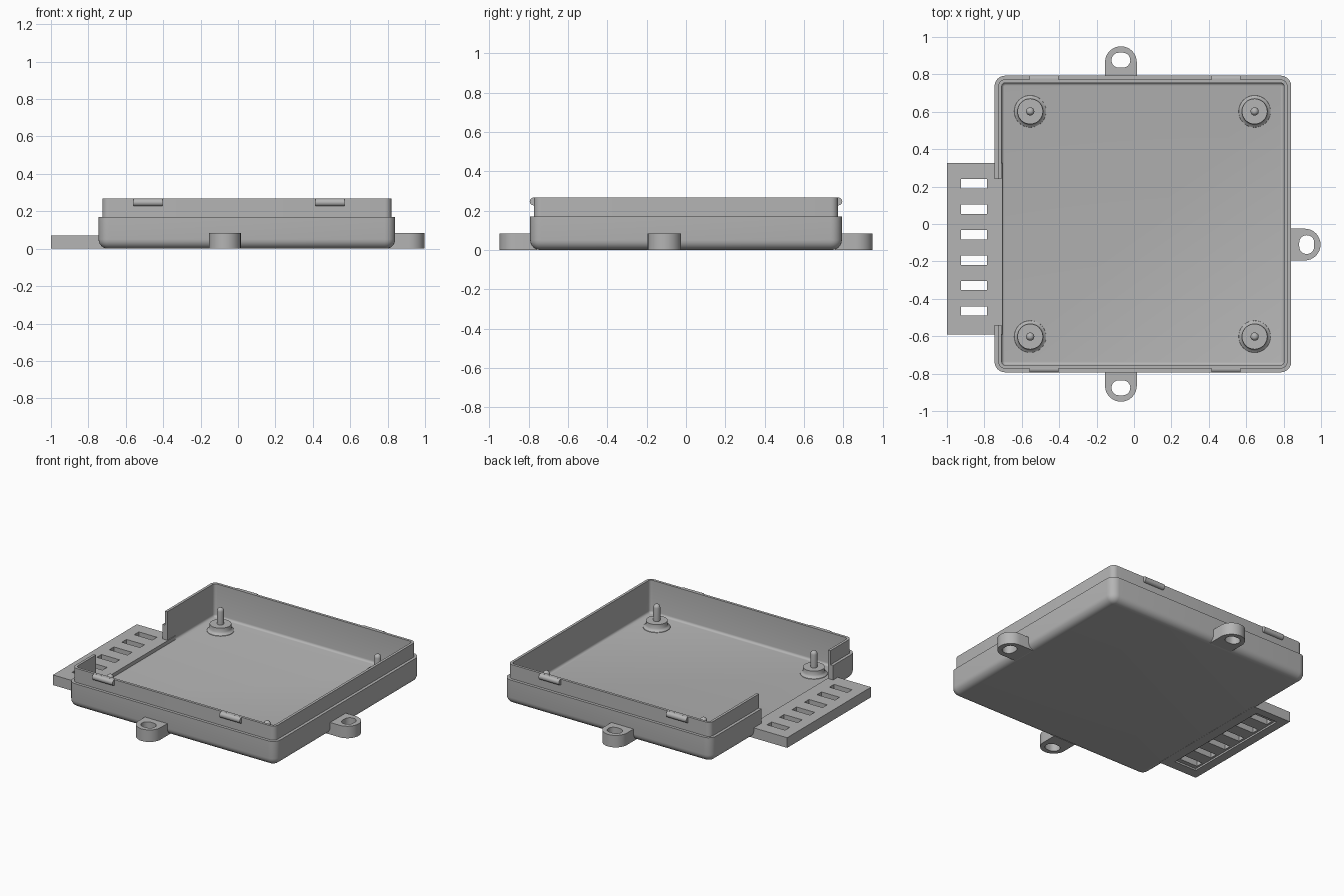
import bpy, bmesh, math
from mathutils import Matrix, Vector

old = bpy.data.objects.get("Cube")
if old:
    bpy.data.objects.remove(old, do_unlink=True)

grey = bpy.data.materials.new("plain grey")
grey.use_nodes = True
GREY = (0.46, 0.46, 0.46, 1)
grey.diffuse_color = GREY
grey.node_tree.nodes["Principled BSDF"].inputs["Base Color"].default_value = GREY

CX = 0.0475          # tray centre in x
HALF = 0.793         # tray half width
FLOOR = 0.04
TAB_TOP = 0.07


def rounded_rect(hx, hy, r, seg=6):
    """Counter-clockwise outline of a rounded rectangle."""
    pts = []
    for k, (sx, sy) in enumerate([(1, 1), (-1, 1), (-1, -1), (1, -1)]):
        for i in range(seg + 1):
            a = math.pi / 2 * (k + i / seg)
            pts.append((sx * (hx - r) + r * math.cos(a),
                        sy * (hy - r) + r * math.sin(a)))
    return pts


def make(name, bm, loc=(0, 0, 0), turn=0):
    bmesh.ops.recalc_face_normals(bm, faces=bm.faces)
    bm.transform(Matrix.Translation(loc) @ Matrix.Rotation(turn, 4, "Z"))
    mesh = bpy.data.meshes.new(name)
    bm.to_mesh(mesh)
    bm.free()
    mesh.materials.append(grey)
    ob = bpy.data.objects.new(name, mesh)
    bpy.context.collection.objects.link(ob)
    return ob


def loft(name, rings, loc=(0, 0, 0), turn=0):
    """Skin a stack of (outline, height) rings and cap both ends."""
    bm = bmesh.new()
    loops = [[bm.verts.new((x, y, z)) for x, y in pts] for pts, z in rings]
    for a, b in zip(loops, loops[1:]):
        for i in range(len(a)):
            j = (i + 1) % len(a)
            bm.faces.new((a[i], a[j], b[j], b[i]))
    bm.faces.new(loops[0])
    bm.faces.new(loops[-1])
    return make(name, bm, loc, turn)


def block(name, lo, hi):
    bm = bmesh.new()
    bmesh.ops.create_cube(bm, size=1)
    lo, hi = Vector(lo), Vector(hi)
    bm.transform(Matrix.Translation((lo + hi) / 2) @ Matrix.Diagonal((*(hi - lo), 1)))
    return make(name, bm)


def cut(ob, cutter):
    """Subtract the cutter, then discard it."""
    mod = ob.modifiers.new("cut", "BOOLEAN")
    mod.operation, mod.solver, mod.object = "DIFFERENCE", "EXACT", cutter
    ev = ob.evaluated_get(bpy.context.evaluated_depsgraph_get())
    mesh = bpy.data.meshes.new_from_object(ev)
    ob.modifiers.clear()
    ob.data = mesh
    bpy.data.objects.remove(cutter, do_unlink=True)


def smooth(ob, angle=32):
    bpy.ops.object.select_all(action="DESELECT")
    ob.select_set(True)
    bpy.context.view_layer.objects.active = ob
    bpy.ops.object.shade_smooth_by_angle(angle=math.radians(angle))


# Tray: rounded bottom, stepped lip, thin wall and filleted floor
def tray_ring(inset, r, z):
    return rounded_rect(HALF - inset, HALF - inset, r), z


rings = []
for i in range(7):
    a = math.pi / 2 * i / 6
    inset = 0.05 * (1 - math.sin(a))
    rings.append(tray_ring(inset, 0.056 - inset, 0.05 * (1 - math.cos(a))))
rings += [tray_ring(0, 0.056, 0.17), tray_ring(0.02, 0.036, 0.17),
          tray_ring(0.02, 0.036, 0.267), tray_ring(0.038, 0.02, 0.267)]
for i in range(5):
    a = math.pi / 2 * i / 4
    inset = 0.038 + 0.016 * (1 - math.cos(a))
    rings.append(tray_ring(inset, 0.058 - inset, FLOOR + 0.016 * (1 - math.sin(a))))
tray = loft("tray", rings, (CX, 0, 0))

# Opening in the wall above the connector shelf
cut(tray, block("opening_cutter", (-0.9, -0.54, TAB_TOP - 0.004), (-0.68, 0.24, 0.4)))
smooth(tray)

# Connector shelf with a row of slots and a shallow recess beneath
shelf = block("connector_shelf", (-1, -0.59, 0), (-0.703, 0.325, TAB_TOP))
for i in range(6):
    y = 0.215 - 0.136 * i
    cut(shelf, block("slot_cutter", (-0.925, y - 0.025, -0.1), (-0.787, y + 0.025, 0.2)))
cut(shelf, block("recess_cutter", (-0.94, -0.52, -0.1), (-0.772, 0.27, 0.012)))

# Mounting lugs with oval holes on three sides
REACH, W = 0.157, 0.085
lug_outline = [(-W, -0.035), (W, -0.035)]
for i in range(17):
    a = math.pi * i / 16
    lug_outline.append((W * math.cos(a), REACH - W + W * math.sin(a)))
hole = rounded_rect(0.05, 0.04, 0.039)
for name, loc, turn in [("back_lug", (-0.07, HALF, 0), 0),
                        ("front_lug", (-0.07, -HALF, 0), math.pi),
                        ("left_lug", (CX + HALF, -0.11, 0), -math.pi / 2)]:
    lug = loft(name, [(lug_outline, 0), (lug_outline, 0.083)], loc, turn)
    centre = Vector(loc) + Matrix.Rotation(turn, 3, "Z") @ Vector((0, 0.083, 0))
    cut(lug, loft("hole_cutter", [(hole, -0.1), (hole, 0.2)], centre, turn))
    smooth(lug)

# Board posts: flared foot, flat shoulder and round-tipped pin
post_profile = [(0.088, FLOOR - 0.01), (0.085, FLOOR + 0.003), (0.074, FLOOR + 0.01),
                (0.068, FLOOR + 0.02), (0.068, 0.088), (0.022, 0.088), (0.022, 0.178)]
for i in range(1, 5):
    a = math.pi / 2 * i / 5
    post_profile.append((0.022 * math.cos(a), 0.178 + 0.022 * math.sin(a)))


def circle(r, n=32):
    return [(r * math.cos(math.tau * i / n), r * math.sin(math.tau * i / n)) for i in range(n)]


for side, x in (("right", -0.555), ("left", 0.645)):
    for end, y in (("front", -0.602), ("back", 0.602)):
        smooth(loft(f"{end}_{side}_post", [(circle(r), z) for r, z in post_profile], (x, y, 0)))

# Rounded snap ridges on the front and back of the lip
for side, x in (("right", -0.48), ("left", 0.492)):
    for end, s in (("front", -1), ("back", 1)):
        bm = bmesh.new()
        bmesh.ops.create_cone(bm, cap_ends=True, segments=24, radius1=0.02,
                              radius2=0.02, depth=0.155)
        bm.transform(Matrix.Rotation(math.pi / 2, 4, "Y"))
        # keep the ridge from showing through the thin wall
        for v in bm.verts:
            v.co.y = max(v.co.y * s, -0.01) * s
        smooth(make(f"{end}_{side}_ridge", bm, (x, s * (HALF - 0.018), 0.247)))
